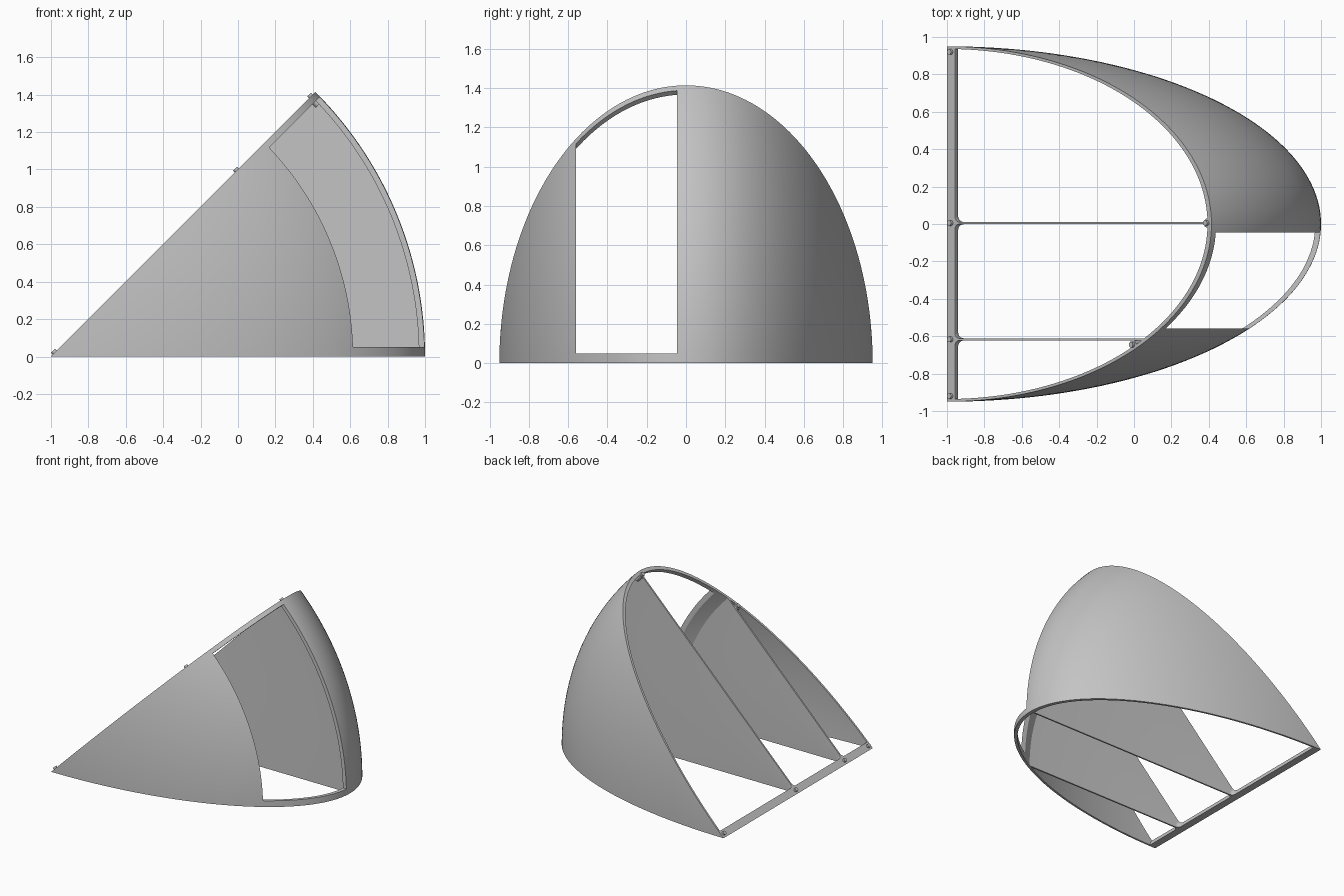
import bpy, bmesh
from math import sin, cos, pi, sqrt
from mathutils import Vector, Matrix

if "Cube" in bpy.data.objects:
    bpy.data.objects.remove(bpy.data.objects["Cube"], do_unlink=True)

RADIUS, HALF_WIDTH, WEDGE = 2.0, 0.95, pi / 4
INNER = 0.985                      # inner skin as a fraction of the outer
HINGE = Vector((-1, 0, 0))         # all round parts turn about this edge
SLOPE = Vector((1, 0, 1)).normalized()
NORMAL = Vector((-1, 0, 1)).normalized()

grey = bpy.data.materials.new("plain_grey")
grey.use_nodes = True
grey.diffuse_color = (0.55, 0.55, 0.55, 1)
grey.node_tree.nodes["Principled BSDF"].inputs["Base Color"].default_value = grey.diffuse_color


def finish(name, bm, smooth=True):
    bmesh.ops.recalc_face_normals(bm, faces=bm.faces)
    mesh = bpy.data.meshes.new(name)
    bm.to_mesh(mesh)
    bm.free()
    obj = bpy.data.objects.new(name, mesh)
    bpy.context.collection.objects.link(obj)
    mesh.materials.append(grey)
    if smooth:
        smooth_by_angle(obj)
    return obj


def smooth_by_angle(obj):
    bpy.ops.object.select_all(action="DESELECT")
    obj.select_set(True)
    bpy.context.view_layer.objects.active = obj
    bpy.ops.object.shade_smooth_by_angle(angle=pi / 6)


def revolve_wedge(name, outer, inner, steps, smooth=True):
    """Turn the strip between two (y, radius) profiles through the wedge angle."""
    bm = bmesh.new()

    def ring(point):
        y, r = point
        angles = [WEDGE * j / steps for j in range(steps + 1)]
        return [bm.verts.new(HINGE + Vector((r * cos(a), y, r * sin(a)))) for a in angles]

    out, inn = [ring(p) for p in outer], [ring(p) for p in inner]
    for i in range(len(out) - 1):
        for rows in (out, inn):
            for j in range(steps):
                bm.faces.new((rows[i][j], rows[i + 1][j], rows[i + 1][j + 1], rows[i][j + 1]))
        for j in (0, steps):
            bm.faces.new((out[i][j], out[i + 1][j], inn[i + 1][j], inn[i][j]))
    for i in (0, -1):
        for j in range(steps):
            bm.faces.new((out[i][j], out[i][j + 1], inn[i][j + 1], inn[i][j]))
    bmesh.ops.remove_doubles(bm, verts=bm.verts, dist=1e-5)
    return finish(name, bm, smooth)


# Curved shell: a wedge of a hollow spheroid
COUNT = 96
turns = [pi * (i / COUNT - 0.5) for i in range(COUNT + 1)]
outer = [(HALF_WIDTH * sin(t), RADIUS * max(cos(t), 0)) for t in turns]
shell = revolve_wedge("curved_shell", outer, [(y * INNER, r * INNER) for y, r in outer], 40, False)

# Window cut through the shell on one side of the middle panel
bm = bmesh.new()
corners = [bm.verts.new((x, -0.56, z)) for x, z in ((-0.9, 0.05), (1.2, 0.05), (1.2, 2.15))]
side = bm.faces.new(corners)
new = bmesh.ops.extrude_face_region(bm, geom=[side], use_keep_orig=True)["geom"]
bmesh.ops.translate(bm, verts=[v for v in new if isinstance(v, bmesh.types.BMVert)], vec=(0, 0.515, 0))
cutter = finish("window_cutter", bm, False)
cutter.hide_render = True
cut = shell.modifiers.new("window", "BOOLEAN")
cut.operation, cut.solver, cut.object = "DIFFERENCE", "EXACT", cutter
bpy.context.view_layer.objects.active = shell
bpy.ops.object.modifier_apply(modifier=cut.name)
bpy.data.objects.remove(cutter, do_unlink=True)
smooth_by_angle(shell)

# Hinge bar with two upright panels growing out of it through fillets
BAR, FILLET, HALF = 0.06, 0.03, 0.006
PANELS = (-0.617, 0.005)


def shell_radius(y):
    return RADIUS * 0.992 * sqrt(1 - (y / (HALF_WIDTH * 0.992)) ** 2)


profile = [(-0.94, BAR)]
for y0 in PANELS:
    arc = [(HALF + FILLET * (1 - sin(a)), BAR + FILLET * (1 - cos(a)))
           for a in (pi / 2 * k / 6 for k in range(7))]
    profile += [(y0 - d, r) for d, r in arc]
    profile += [(y0 + s * HALF, shell_radius(y0 + s * HALF)) for s in (-1, 1)]
    profile += [(y0 + d, r) for d, r in reversed(arc)]
profile.append((0.94, BAR))
revolve_wedge("hinge_bar_and_panels", profile, [(y, 0) for y, r in profile], 40)


# Pegs and their bosses on the sloping rim
def stud(name, along, y, radius, bottom, top):
    bm = bmesh.new()
    place = Matrix.Translation(HINGE + SLOPE * along + Vector((0, y, 0)) + NORMAL * (bottom + top) / 2)
    bmesh.ops.create_cone(bm, cap_ends=True, segments=24, radius1=radius, radius2=radius,
                          depth=top - bottom,
                          matrix=place @ NORMAL.to_track_quat("Z", "Y").to_matrix().to_4x4())
    finish(name, bm)


for i, y in enumerate((-0.92, PANELS[0], PANELS[1], 0.92)):
    stud(f"bar_peg_{i + 1}", 0.03, y, 0.015, -0.01, 0.015)
for label, along, y in (("top", 1.966, 0.005), ("side", 1.405, -0.645)):
    stud(f"{label}_peg", along, y, 0.015, -0.01, 0.015)
    stud(f"{label}_boss", along, y, 0.024, -0.06, 0)
